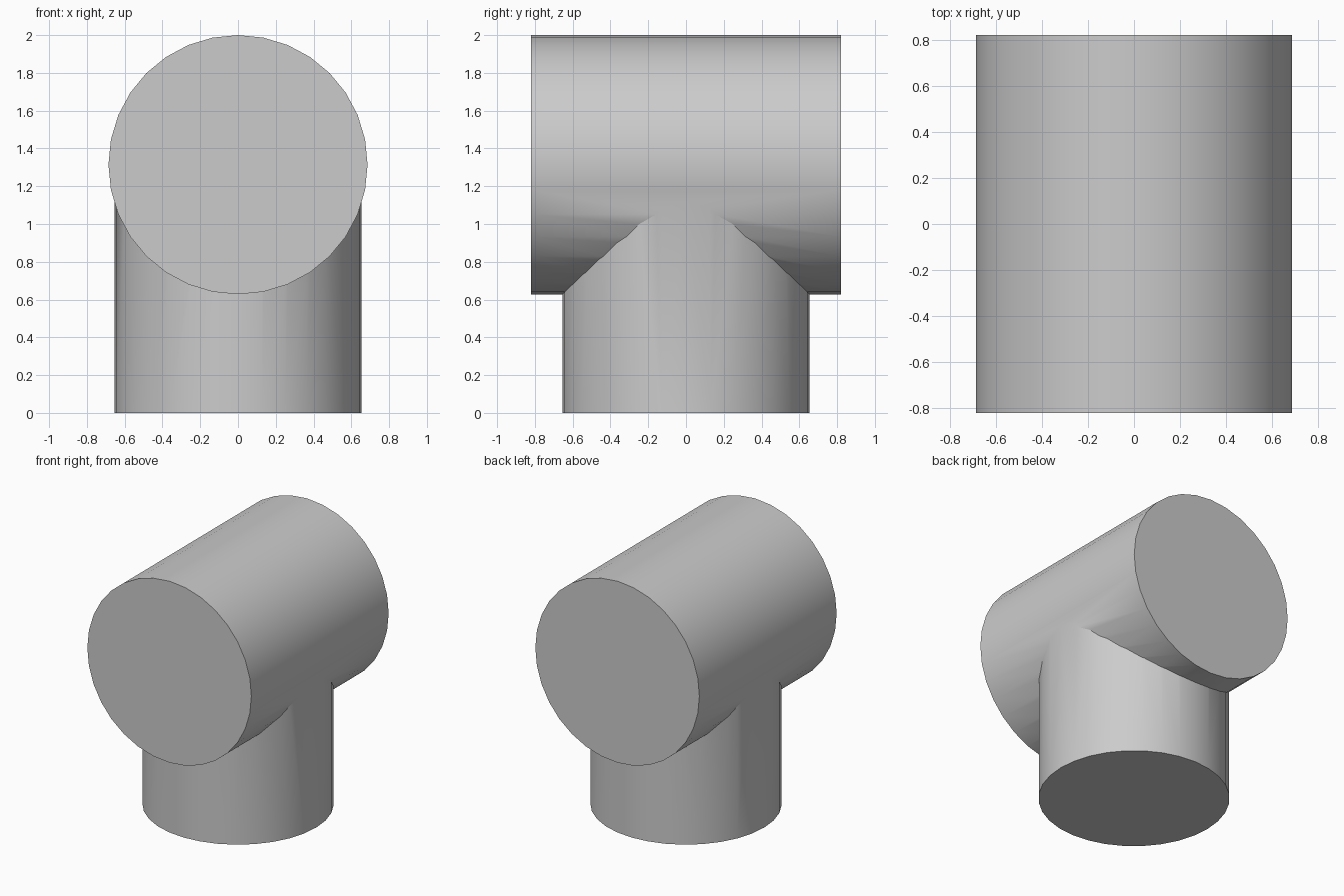
import bpy
from math import pi, radians

default = bpy.data.objects.get("Cube")
if default:
    bpy.data.objects.remove(default, do_unlink=True)

# Plain grey material
GREY = (0.6, 0.6, 0.6, 1.0)
grey = bpy.data.materials.new("plain_grey")
grey.use_nodes = True
grey.diffuse_color = GREY
grey.node_tree.nodes["Principled BSDF"].inputs["Base Color"].default_value = GREY


def cylinder(name, radius, depth, location, rotation=(0, 0, 0)):
    bpy.ops.mesh.primitive_cylinder_add(vertices=32, radius=radius, depth=depth,
                                        location=location, rotation=rotation)
    obj = bpy.context.object
    obj.name = name
    obj.data.materials.append(grey)
    return obj


# Upright stem, reaching up to the axis of the crossbar
AXIS_Z = 1.314
stem = cylinder("stem", 0.655, AXIS_Z, (0, 0, AXIS_Z / 2))

# Horizontal crossbar running front to back
tee = cylinder("tee_pipe", 0.686, 1.64, (0, 0, AXIS_Z), (pi / 2, 0, 0))

# Fuse both into one solid tee
union = tee.modifiers.new("join_stem", "BOOLEAN")
union.operation = "UNION"
union.solver = "EXACT"
union.object = stem
bpy.ops.object.modifier_apply(modifier=union.name)
bpy.data.objects.remove(stem, do_unlink=True)

bpy.ops.object.shade_smooth_by_angle(angle=radians(30))
